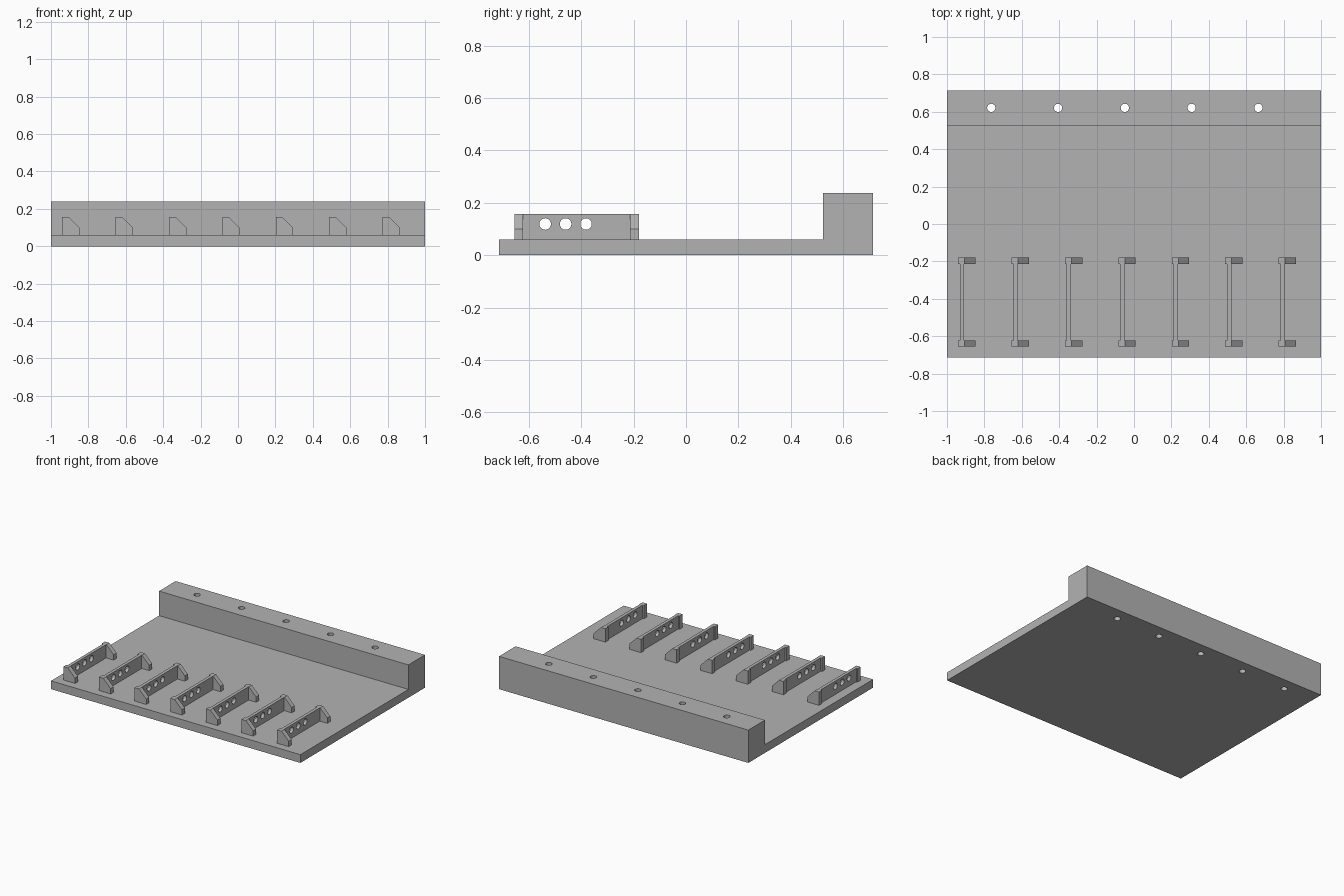
import bpy, bmesh
from math import pi
from mathutils import Matrix, Vector

cube = bpy.data.objects.get("Cube")
if cube:
    bpy.data.objects.remove(cube, do_unlink=True)

grey = bpy.data.materials.new("plain grey")
grey.use_nodes = True
colour = (0.45, 0.45, 0.45, 1)
grey.diffuse_color = colour
grey.node_tree.nodes["Principled BSDF"].inputs["Base Color"].default_value = colour


def finish(name, bm):
    bmesh.ops.recalc_face_normals(bm, faces=bm.faces)
    mesh = bpy.data.meshes.new(name)
    bm.to_mesh(mesh)
    bm.free()
    mesh.materials.append(grey)
    obj = bpy.data.objects.new(name, mesh)
    bpy.context.collection.objects.link(obj)
    return obj


def extrude(name, points, vector):
    """Solid made by sweeping a closed profile along a vector."""
    bm = bmesh.new()
    face = bm.faces.new([bm.verts.new(p) for p in points])
    swept = bmesh.ops.extrude_face_region(bm, geom=[face])["geom"]
    verts = [g for g in swept if isinstance(g, bmesh.types.BMVert)]
    bmesh.ops.translate(bm, verts=verts, vec=Vector(vector))
    return finish(name, bm)


def drill(obj, centres, radius, depth, rotation):
    """Cut round through holes and discard the cutter."""
    bm = bmesh.new()
    for c in centres:
        bmesh.ops.create_cone(bm, cap_ends=True, segments=32, radius1=radius,
                              radius2=radius, depth=depth,
                              matrix=Matrix.Translation(c) @ rotation)
    cutter = finish("hole_cutter", bm)
    cutter.hide_render = True
    mod = obj.modifiers.new("holes", "BOOLEAN")
    mod.operation, mod.solver, mod.object = "DIFFERENCE", "EXACT", cutter
    bpy.context.view_layer.objects.active = obj
    bpy.ops.object.modifier_apply(modifier=mod.name)
    bpy.data.objects.remove(cutter, do_unlink=True)


FLOOR, TOP = 0.06, 0.157
HALF_Y, STEP_Y, STEP_Z = 0.714, 0.524, 0.238

# Base plate with raised rear block, one L-shaped solid
profile = [(-HALF_Y, 0), (HALF_Y, 0), (HALF_Y, STEP_Z),
           (STEP_Y, STEP_Z), (STEP_Y, FLOOR), (-HALF_Y, FLOOR)]
base = extrude("base_plate", [(-1, y, z) for y, z in profile], (2, 0, 0))
drill(base, [(-0.763 + 0.357 * i, 0.621, 0.12) for i in range(5)],
      0.022, 1, Matrix.Identity(4))

# Bracket parts: two chamfered end flanges and a drilled web
flange = [(0, FLOOR), (0.093, FLOOR), (0.093, 0.099), (0.035, TOP), (0, TOP)]
front = extrude("front_flange", [(x, -0.656, z) for x, z in flange], (0, 0.034, 0))
rear = extrude("rear_flange", [(x, -0.214, z) for x, z in flange], (0, 0.034, 0))
web_profile = [(0.01, FLOOR), (0.033, FLOOR), (0.033, TOP), (0.01, TOP)]
web = extrude("web", [(x, -0.622, z) for x, z in web_profile], (0, 0.408, 0))
drill(web, [(0.02, -0.46 + d, 0.119) for d in (-0.078, 0, 0.078)],
      0.022, 0.2, Matrix.Rotation(pi / 2, 4, "Y"))

# Row of seven brackets sharing the same meshes
for i in range(7):
    for part in (front, rear, web):
        obj = part
        if i:
            obj = bpy.data.objects.new(f"{part.name}_{i + 1}", part.data)
            bpy.context.collection.objects.link(obj)
        obj.location.x = -0.941 + i * 2 / 7
